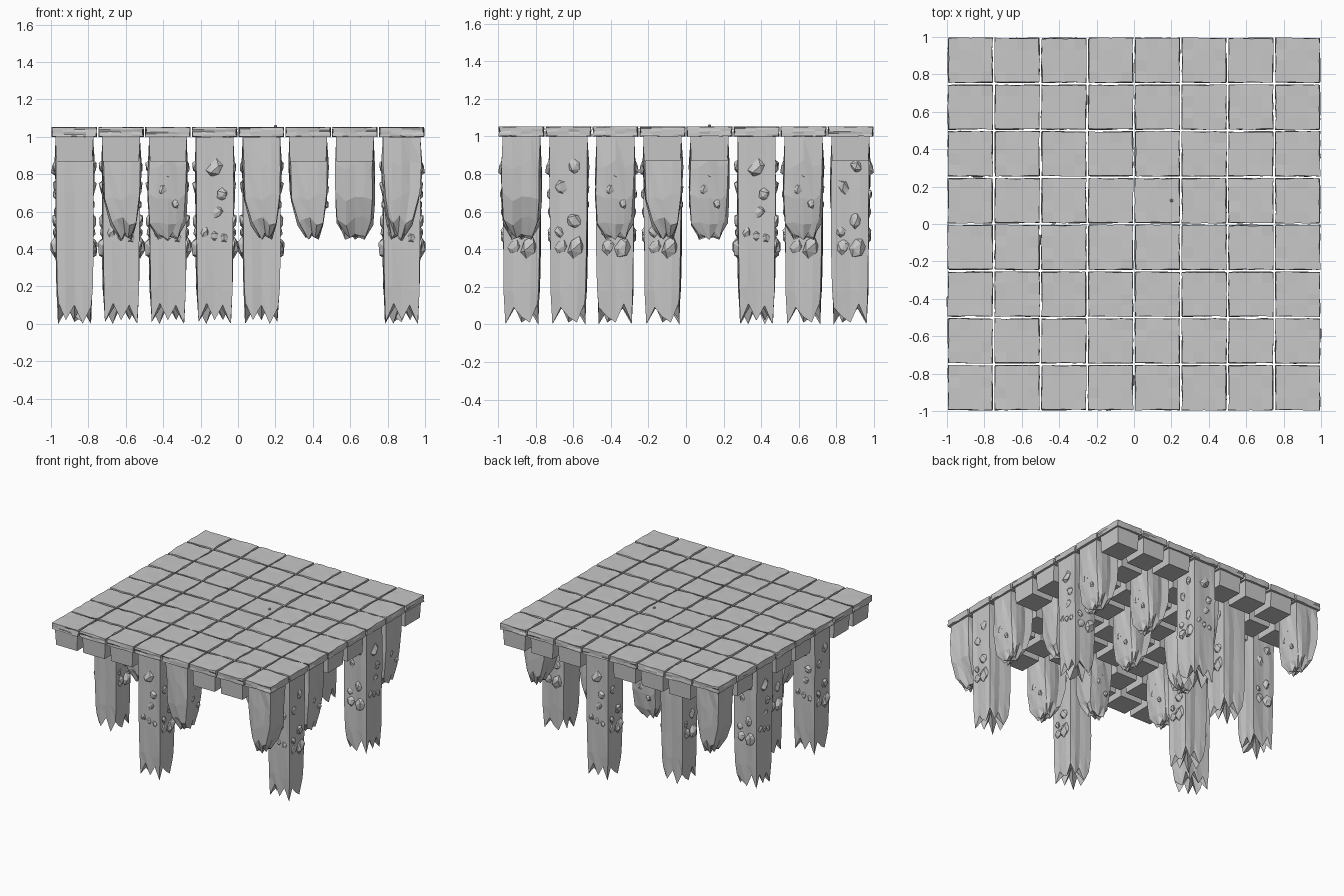
import bpy
import bmesh
import math
import random
from mathutils import Matrix, Vector

random.seed(7)

cube = bpy.data.objects.get("Cube")
if cube:
    bpy.data.objects.remove(cube, do_unlink=True)

# One stone colour for everything
stone_grey = bpy.data.materials.new("stone_grey")
stone_grey.use_nodes = True
GREY = (0.58, 0.58, 0.58, 1)
stone_grey.diffuse_color = GREY
bsdf = stone_grey.node_tree.nodes["Principled BSDF"]
bsdf.inputs["Base Color"].default_value = GREY
bsdf.inputs["Roughness"].default_value = 0.9

PITCH = 0.25
SIDE = 4    # points along each side of a pillar ring


def wobble(amount):
    return random.uniform(-amount, amount)


def finish(bm, name):
    bmesh.ops.recalc_face_normals(bm, faces=bm.faces)
    mesh = bpy.data.meshes.new(name)
    bm.to_mesh(mesh)
    bm.free()
    mesh.materials.append(stone_grey)
    return mesh


def place(mesh, name, col, row, turn=0):
    obj = bpy.data.objects.new(name, mesh)
    obj.location = ((col - 3.5) * PITCH, (row - 3.5) * PITCH, 0)
    obj.rotation_euler.z = turn * math.pi / 2
    bpy.context.collection.objects.link(obj)


def square_ring():
    """Points around a unit square, corners included."""
    points = []
    for k in range(4):
        spin = Matrix.Rotation(k * math.pi / 2, 2)
        for i in range(SIDE):
            points.append(spin @ Vector((-1 + 2 * i / SIDE, -1)))
    return points


def pillar(bm, rings, rough, tip_depths, core_lift):
    """Loft squares (z, half x, half y, shift x), then close with a broken end."""
    flutes = [wobble(rough) for _ in range(4 * SIDE)]
    loops = []
    for level, (z, hx, hy, shift) in enumerate(rings):
        last = level == len(rings) - 1
        loop = []
        for i, p in enumerate(square_ring()):
            swell = 1 + (flutes[i] + wobble(rough * 0.5) if level else 0)
            drop = tip_depths[i % len(tip_depths)] if last else wobble(0.03) * (level > 0)
            loop.append(bm.verts.new((p.x * hx * swell + shift, p.y * hy * swell, z + drop)))
        loops.append(loop)
    for upper, lower in zip(loops, loops[1:]):
        for i in range(len(upper)):
            j = (i + 1) % len(upper)
            bm.faces.new((upper[i], upper[j], lower[j]))
            bm.faces.new((upper[i], lower[j], lower[i]))
    bm.faces.new(loops[0])
    # Broken end rises to a core point
    z, _, _, shift = rings[-1]
    core = bm.verts.new((shift, 0, z + core_lift))
    for a, b in zip(loops[-1], loops[-1][1:] + loops[-1][:1]):
        bm.faces.new((a, b, core))


def pebbles(bm, face, spots, half=0.097):
    """Flattened stones (across, z, size) stuck on one side of a pillar."""
    spin = Matrix.Rotation(face * math.pi / 2, 4, 'Z')
    for across, z, size in spots:
        move = Matrix.Translation((across, -half, z))
        tilt = Matrix.Rotation(wobble(0.6), 4, 'Y')
        squash = Matrix.Diagonal((size * 0.8, size * 0.5, size, 1))
        made = bmesh.ops.create_icosphere(bm, subdivisions=1, radius=1,
                                          matrix=spin @ move @ tilt @ squash)
        for v in made["verts"]:
            v.co += Vector((wobble(size), wobble(size), wobble(size))) * 0.15


def tile_mesh():
    """Paving slab with chipped sides and a flat top."""
    bm = bmesh.new()
    bmesh.ops.create_cube(bm, size=1, matrix=Matrix.Translation((0, 0, 1.026))
                          @ Matrix.Diagonal((0.236, 0.236, 0.05, 1)))
    bmesh.ops.subdivide_edges(bm, edges=bm.edges[:], cuts=3, use_grid_fill=True)
    for v in bm.verts:
        if max(abs(v.co.x), abs(v.co.y)) > 0.117:
            v.co.x += wobble(0.004)
            v.co.y += wobble(0.004)
            v.co.z += wobble(0.003)
    return finish(bm, "paving_tile")


def stub_mesh():
    bm = bmesh.new()
    bmesh.ops.create_cube(bm, size=1, matrix=Matrix.Translation((0, 0, 0.937))
                          @ Matrix.Diagonal((0.204, 0.204, 0.136, 1)))
    for v in bm.verts:
        if v.co.z < 0.9:
            v.co.x *= 0.95 + wobble(0.02)
            v.co.y *= 0.95 + wobble(0.02)
    return finish(bm, "short_stub")


def broken_pillar_mesh():
    """Half-length pillar narrowing to an off-centre point."""
    bm = bmesh.new()
    rings = [(1.0, 0.100, 0.100, 0), (0.85, 0.101, 0.101, 0),
             (0.68, 0.094, 0.100, 0), (0.55, 0.066, 0.092, 0.01),
             (0.47, 0.034, 0.055, 0.02)]
    pillar(bm, rings, 0.07, (0, -0.02, 0.02, -0.01, 0.01), 0.0)
    pebbles(bm, 1, [(-0.03, 0.72, 0.032), (0.04, 0.64, 0.026), (0.0, 0.8, 0.022)])
    return finish(bm, "broken_pillar")


def long_pillar_mesh():
    """Full-length pillar with a jagged foot and stones on three sides."""
    bm = bmesh.new()
    rings = [(1.0, 0.100, 0.100, 0), (0.72, 0.101, 0.101, 0),
             (0.42, 0.099, 0.099, 0), (0.2, 0.095, 0.095, 0),
             (0.07, 0.088, 0.088, 0)]
    pillar(bm, rings, 0.045, (-0.06, 0.04, -0.05, 0.03, -0.07, 0.02, -0.03), 0.08)
    trail = [(0.0, 0.83, 0.05), (0.04, 0.69, 0.036), (0.02, 0.6, 0.034),
             (-0.05, 0.49, 0.026), (0.0, 0.47, 0.026), (0.05, 0.46, 0.024)]
    cluster = [(0.03, 0.84, 0.04), (-0.04, 0.73, 0.04), (0.03, 0.55, 0.045),
               (-0.05, 0.49, 0.03), (-0.04, 0.41, 0.04), (0.04, 0.41, 0.058)]
    pebbles(bm, 0, trail)
    pebbles(bm, 1, cluster)
    pebbles(bm, 3, cluster)
    return finish(bm, "long_pillar")


# Pillars by (column, row): quarter turns; every other tile gets a stub
LONG = {(3, 0): 0, (7, 1): 0, (0, 2): 2, (1, 3): 0,
        (0, 5): 3, (7, 5): 1, (2, 6): 0, (4, 7): 2}
BROKEN = {(4, 0): 0, (7, 0): 2, (3, 1): 1, (1, 2): 0, (7, 2): 0, (6, 3): 1,
          (4, 4): 0, (2, 4): 3, (5, 6): 0, (7, 6): 0, (3, 6): 1, (0, 7): 0}

tiles = [tile_mesh() for _ in range(3)]
stub, broken, long_one = stub_mesh(), broken_pillar_mesh(), long_pillar_mesh()

for col in range(8):
    for row in range(8):
        key = (col, row)
        place(random.choice(tiles), "paving_tile", col, row, random.randrange(4))
        if key in LONG:
            place(long_one, "long_pillar", col, row, LONG[key])
        elif key in BROKEN:
            place(broken, "broken_pillar", col, row, BROKEN[key])
        else:
            place(stub, "short_stub", col, row, random.randrange(4))

# Small chip poking through one tile
bm = bmesh.new()
bmesh.ops.create_icosphere(bm, subdivisions=1, radius=0.01,
                           matrix=Matrix.Translation((0.075, 0, 1.055)))
place(finish(bm, "stone_chip"), "stone_chip", 4, 4)
